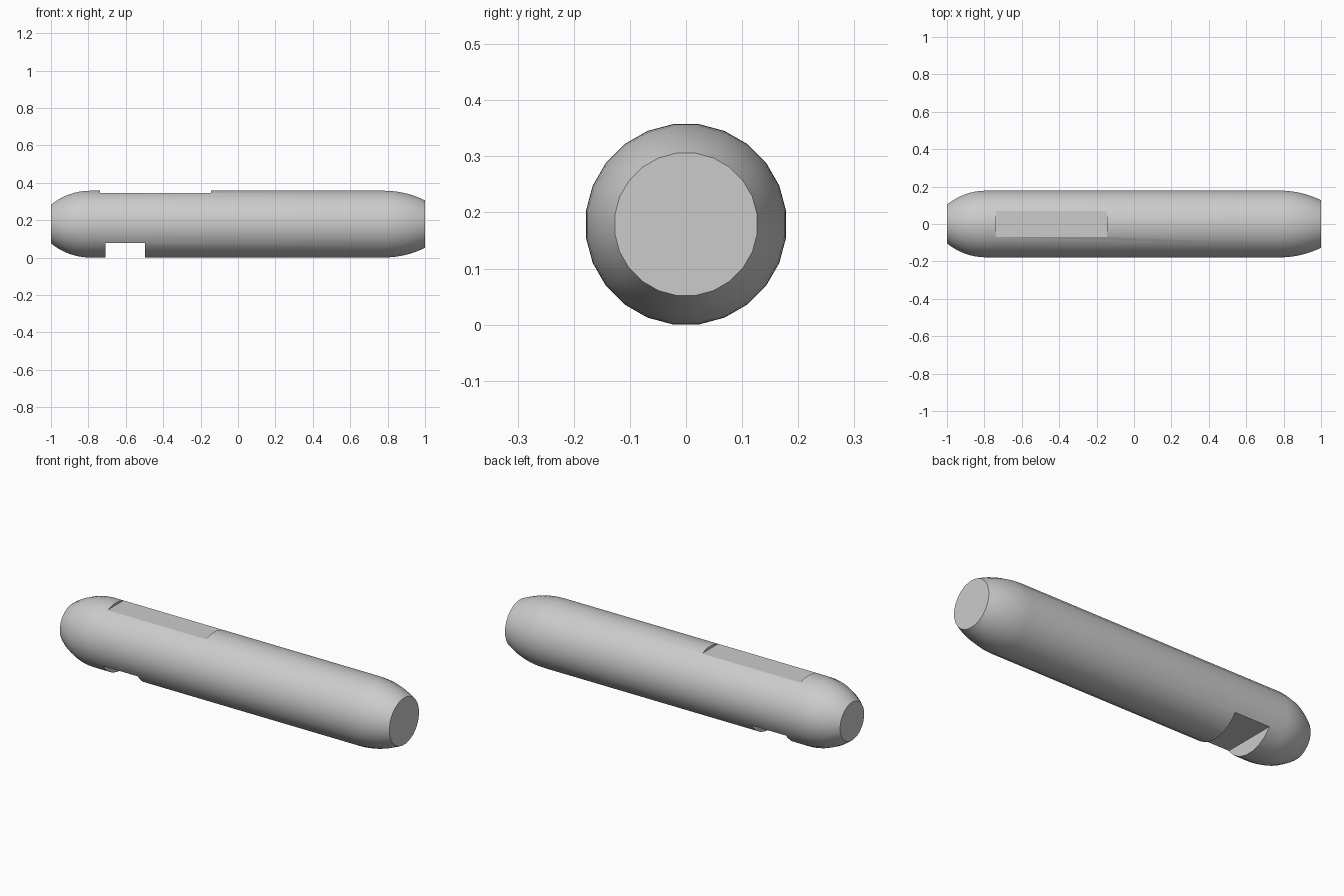
import bpy, bmesh, math
from mathutils import Matrix, Vector

if "Cube" in bpy.data.objects:
    bpy.data.objects.remove(bpy.data.objects["Cube"], do_unlink=True)

RADIUS, SIDES, MID_Z = 0.18, 24, 0.179

grey = bpy.data.materials.new("light_grey")
grey.use_nodes = True
grey.diffuse_color = (0.6, 0.6, 0.6, 1)
grey.node_tree.nodes["Principled BSDF"].inputs["Base Color"].default_value = (0.6, 0.6, 0.6, 1)


def add_object(name, bm):
    mesh = bpy.data.meshes.new(name)
    bm.to_mesh(mesh)
    bm.free()
    mesh.materials.append(grey)
    obj = bpy.data.objects.new(name, mesh)
    bpy.context.collection.objects.link(obj)
    return obj


def rounded_end(length, end_radius, steps=8):
    """Arc leaving the straight barrel tangentially and stopping at a flat face."""
    drop = RADIUS - end_radius
    arc = (length ** 2 + drop ** 2) / (2 * drop)
    sweep = math.asin(length / arc)
    return [(arc * math.sin(sweep * i / steps),
             RADIUS - arc * (1 - math.cos(sweep * i / steps))) for i in range(steps + 1)]


# Barrel with a rounded tip at each end
left = [(-0.79 - x, r) for x, r in reversed(rounded_end(0.21, 0.104))]
right = [(0.78 + x, r) for x, r in rounded_end(0.22, 0.128)]
bm = bmesh.new()
rings = []
for x, r in left + right:
    angles = [2 * math.pi * (i + 0.5) / SIDES for i in range(SIDES)]
    rings.append([bm.verts.new((x, r * math.sin(a), MID_Z + r * math.cos(a))) for a in angles])
for a, b in zip(rings, rings[1:]):
    for i in range(SIDES):
        j = (i + 1) % SIDES
        bm.faces.new((a[i], a[j], b[j], b[i]))
bm.faces.new(rings[0])
bm.faces.new(rings[-1])
bmesh.ops.recalc_face_normals(bm, faces=bm.faces)
barrel = add_object("barrel", bm)


def cut_box(name, low, high):
    low, high = Vector(low), Vector(high)
    bm = bmesh.new()
    place = Matrix.Translation((low + high) / 2) @ Matrix.Diagonal((*(high - low), 1))
    bmesh.ops.create_cube(bm, size=1, matrix=place)
    cutter = add_object(name, bm)
    cutter.hide_render = True
    mod = barrel.modifiers.new(name, 'BOOLEAN')
    mod.operation, mod.solver, mod.object = 'DIFFERENCE', 'EXACT', cutter
    bpy.ops.object.modifier_apply(modifier=name)
    bpy.data.objects.remove(cutter, do_unlink=True)


bpy.ops.object.select_all(action='DESELECT')
bpy.context.view_layer.objects.active = barrel
barrel.select_set(True)

# Shallow flat on top, deep notch underneath
cut_box("top_flat", (-0.737, -0.3, 0.345), (-0.145, 0.3, 0.5))
cut_box("bottom_notch", (-0.708, -0.3, -0.2), (-0.498, 0.3, 0.079))

bpy.ops.object.shade_smooth_by_angle(angle=math.radians(30))
